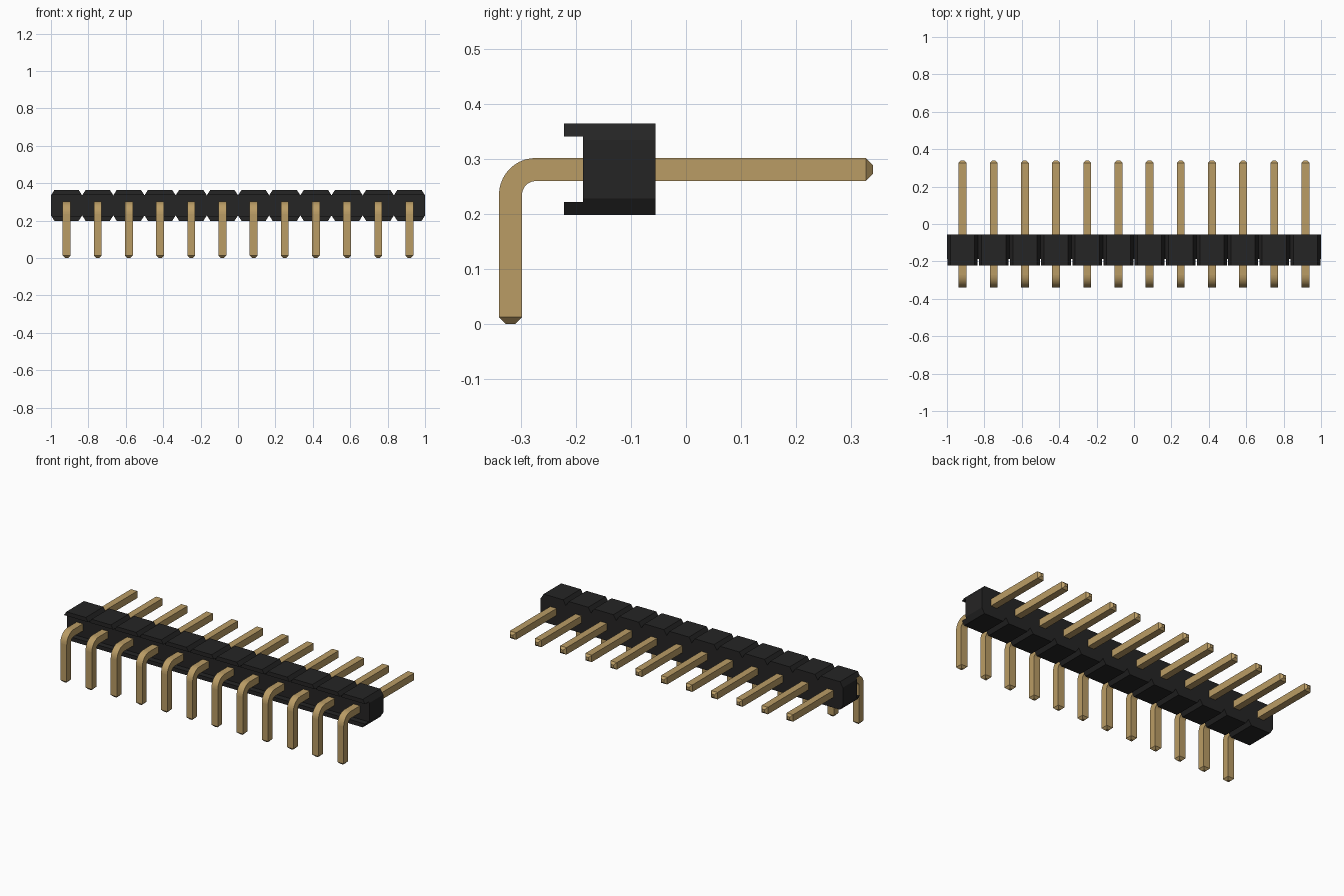
import bpy, bmesh, math
from mathutils import Vector

if "Cube" in bpy.data.objects:
    bpy.data.objects.remove(bpy.data.objects["Cube"])

def material(name, col):
    m = bpy.data.materials.new(name)
    m.diffuse_color = (*col, 1)
    m.use_nodes = True
    m.node_tree.nodes["Principled BSDF"].inputs["Base Color"].default_value = m.diffuse_color
    return m

BLACK = material("black plastic", (0.0185, 0.018, 0.018))
GOLD = material("gold metal", (0.49, 0.333, 0.13))

COUNT = 12
PITCH = 2 / COUNT
HALF = 0.021           # half pin thickness
PIN_Z = 0.281          # height of the horizontal pin run
LEG_Y = -0.319         # centre of the vertical leg

def finish(bm, name, mat):
    bmesh.ops.recalc_face_normals(bm, faces=bm.faces)
    me = bpy.data.meshes.new(name)
    bm.to_mesh(me)
    bm.free()
    me.materials.append(mat)
    ob = bpy.data.objects.new(name, me)
    bpy.context.collection.objects.link(ob)
    return ob

def loft(bm, rings):
    """Skin matching vertex rings and cap both ends."""
    vs = [[bm.verts.new(p) for p in r] for r in rings]
    n = len(vs[0])
    for a, b in zip(vs, vs[1:]):
        for i in range(n):
            bm.faces.new((a[i], a[(i + 1) % n], b[(i + 1) % n], b[i]))
    bm.faces.new(vs[0])
    bm.faces.new(vs[-1][::-1])

def prism(bm, profile, y0, y1):
    loft(bm, [[(x, y, z) for x, z in profile] for y in (y0, y1)])

# housing: row of chamfered cells with a lip above and below the front recess
Z0, Z1, ZL, ZH = 0.198, 0.365, 0.222, 0.341
CX, CZ = 0.019, 0.03
bm = bmesh.new()
w = PITCH / 2
for i in range(COUNT):
    cx = -1 + PITCH * (i + 0.5)
    octagon = [(-w + CX, Z0), (w - CX, Z0), (w, Z0 + CZ), (w, Z1 - CZ),
               (w - CX, Z1), (-w + CX, Z1), (-w, Z1 - CZ), (-w, Z0 + CZ)]
    prism(bm, [(cx + x, z) for x, z in octagon], -0.187, -0.055)
    for outer, inner in ((Z0, ZL), (Z1, ZH)):
        wi = w - CX + CX * abs(outer - inner) / CZ
        lip = [(-w + CX, outer), (w - CX, outer), (wi, inner), (-wi, inner)]
        prism(bm, [(cx + x, z) for x, z in lip], -0.222, -0.187)
bmesh.ops.remove_doubles(bm, verts=bm.verts, dist=1e-5)
# drop the hidden walls shared by neighbouring cells
seen = {}
for f in bm.faces:
    c = f.calc_center_median()
    if abs(f.normal.x) > 0.99 and abs(c.x) < 0.99:
        seen[f] = True
bmesh.ops.delete(bm, geom=list(seen), context='FACES_ONLY')
finish(bm, "housing", BLACK)

# bent pins: square section swept along leg, bend and straight run, tapered ends
R, TIP, SMALL = 0.046, 0.013, 0.008
stations = [(LEG_Y, 0.0, 0, SMALL), (LEG_Y, TIP, 0, HALF)]
for k in range(11):
    a = math.radians(9 * k)
    stations.append((LEG_Y + R - R * math.cos(a), PIN_Z - R + R * math.sin(a), a, HALF))
end = math.pi / 2
stations += [(0.34 - TIP, PIN_Z, end, HALF), (0.34, PIN_Z, end, SMALL)]
for i in range(COUNT):
    cx = -1 + PITCH * (i + 0.5)
    bm = bmesh.new()
    rings = []
    for y, z, a, h in stations:
        out = Vector((0, -math.cos(a), math.sin(a))) * h
        mid, side = Vector((cx, y, z)), Vector((h, 0, 0))
        rings.append([mid + out + side, mid + out - side, mid - out - side, mid - out + side])
    loft(bm, rings)
    pin = finish(bm, f"pin_{i + 1}", GOLD)
    # smooth only the bend
    for f in pin.data.polygons:
        c = f.center
        f.use_smooth = abs(f.normal.x) < 0.1 and c.y < LEG_Y + R and c.z > PIN_Z - R
